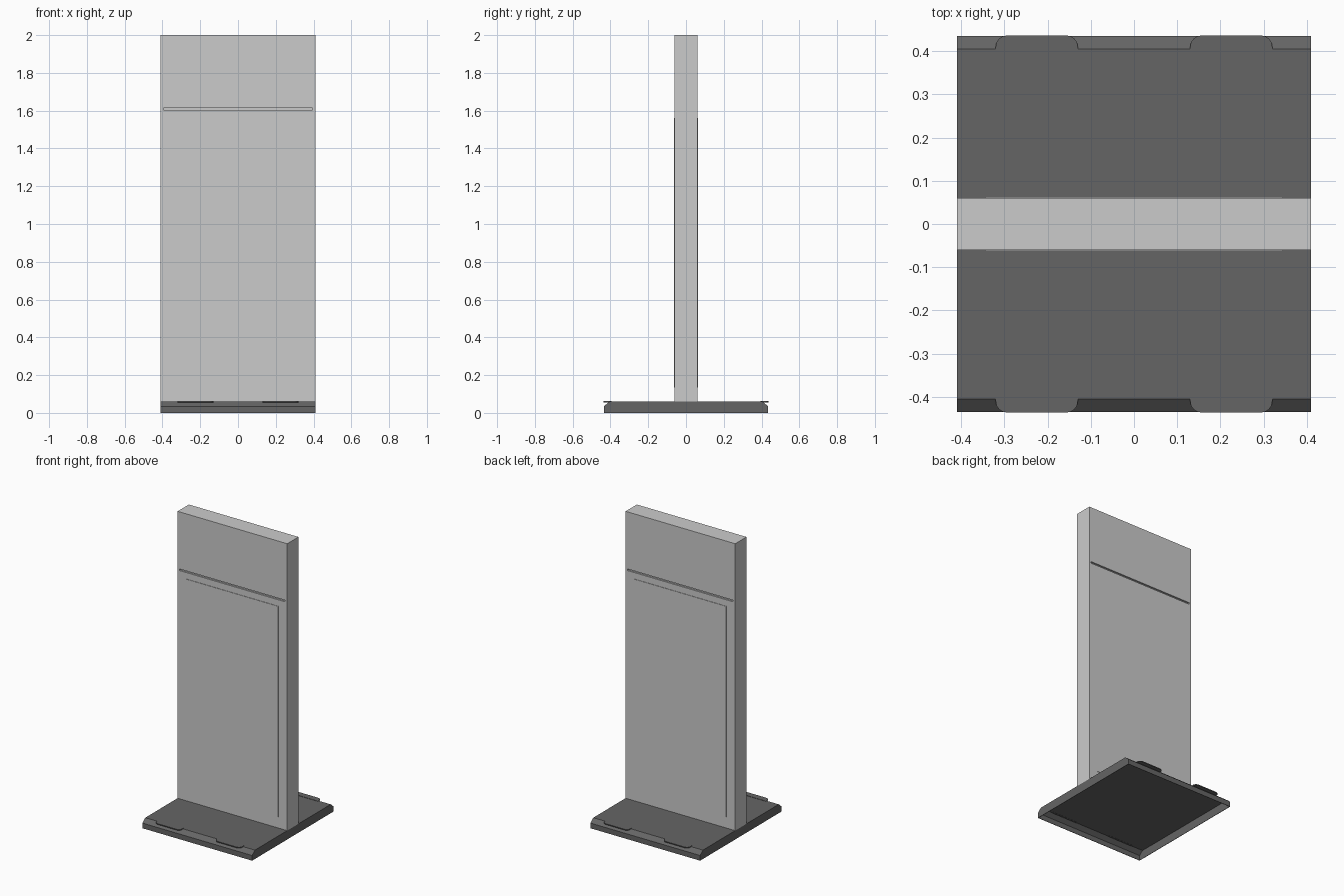
import bpy, bmesh, math

if "Cube" in bpy.data.objects:
    bpy.data.objects.remove(bpy.data.objects["Cube"])


def material(name, value):
    m = bpy.data.materials.new(name)
    m.diffuse_color = (value, value, value, 1)
    m.use_nodes = True
    m.node_tree.nodes["Principled BSDF"].inputs["Base Color"].default_value = m.diffuse_color
    return m


DARK = material("dark_grey", 0.13)


def finish(name, bm, mat=None):
    bmesh.ops.recalc_face_normals(bm, faces=bm.faces)
    me = bpy.data.meshes.new(name)
    bm.to_mesh(me)
    bm.free()
    ob = bpy.data.objects.new(name, me)
    bpy.context.collection.objects.link(ob)
    if mat:
        me.materials.append(mat)
    return ob


def box(name, x0, x1, y0, y1, z0, z1, mat=None):
    bm = bmesh.new()
    bmesh.ops.create_cube(bm, size=1)
    for v in bm.verts:
        v.co.x = x0 if v.co.x < 0 else x1
        v.co.y = y0 if v.co.y < 0 else y1
        v.co.z = z0 if v.co.z < 0 else z1
    return finish(name, bm, mat)


def prism(points, vector):
    bm = bmesh.new()
    face = bm.faces.new([bm.verts.new(p) for p in points])
    ext = bmesh.ops.extrude_face_region(bm, geom=[face])
    verts = [e for e in ext["geom"] if isinstance(e, bmesh.types.BMVert)]
    bmesh.ops.translate(bm, verts=verts, vec=vector)
    return bm


W, D = 0.41, 0.06          # half width and half depth of the upright
G0, G1 = 1.603, 1.614      # groove between body and header

# Upright: body, header and the recessed neck forming the groove
box("upright_body", -W, W, -D, D, 0.06, G0)
box("header", -W, W, -D, D, G1, 2.0)
box("groove_neck", -W + 0.015, W - 0.015, -D + 0.01, D - 0.01, G0, G1)
for side, s in (("left", -1), ("right", 1)):
    a, b = sorted((s * W, s * (W - 0.015)))
    box("groove_end_" + side, a, b, -D, D, G0, G1)

# Slightly raised display panels on front and back
for side, s in (("front", -1), ("back", 1)):
    a, b = sorted((s * (D - 0.002), s * (D + 0.003)))
    box("display_panel_" + side, -0.345, 0.345, a, b, 0.135, 1.56)

# Folded base shell, chamfered front and back, open underneath
profile = [(-0.435, 0), (-0.435, 0.035), (-0.405, 0.06),
           (0.405, 0.06), (0.405 + 0.03, 0.035), (0.435, 0)]
bm = prism([(-W, y, z) for y, z in profile], (2 * W, 0, 0))
floor = [f for f in bm.faces if all(v.co.z < 0.001 for v in f.verts)]
bmesh.ops.delete(bm, geom=floor, context="FACES_ONLY")
base = finish("base_shell", bm, DARK)
shell = base.modifiers.new("sheet_thickness", "SOLIDIFY")
shell.thickness = 0.004
shell.offset = -1

# Rounded tabs reaching over the base chamfers
R = 0.026
for end, sy in (("front", -1), ("back", 1)):
    for side, sx in (("left", -1), ("right", 1)):
        pts = [(0.13, 0.395), (0.32, 0.395)]
        for cx, start in ((0.32 - R, 0), (0.13 + R, 90)):
            for i in range(7):
                a = math.radians(start + 15 * i)
                pts.append((cx + R * math.cos(a), 0.436 - R + R * math.sin(a)))
        bm = prism([(sx * x, sy * y, 0.056) for x, y in pts], (0, 0, 0.006))
        finish("tab_%s_%s" % (end, side), bm, DARK)
